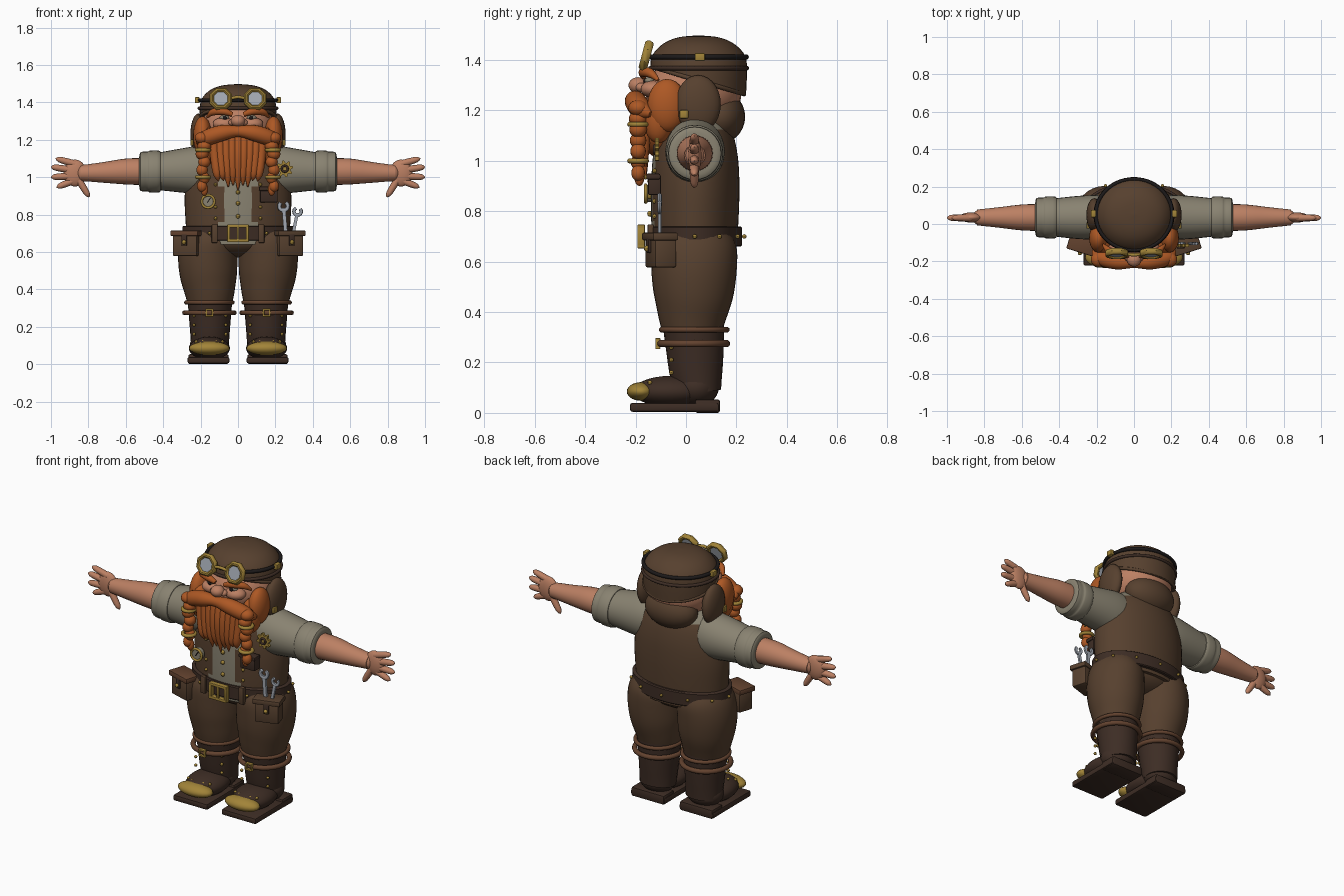
import bpy, bmesh, math
from mathutils import Vector, Matrix, Euler

if "Cube" in bpy.data.objects:
    bpy.data.objects.remove(bpy.data.objects["Cube"])


def mat(name, r, g, b):
    m = bpy.data.materials.new(name)
    m.diffuse_color = (r, g, b, 1)
    m.use_nodes = True
    m.node_tree.nodes["Principled BSDF"].inputs["Base Color"].default_value = m.diffuse_color
    return m


LEATHER = mat("brown leather", .095, .052, .028)
DARK = mat("dark boot leather", .047, .026, .018)
STRAP = mat("strap leather", .125, .055, .028)
SHIRT = mat("linen", .25, .225, .165)
SKIN = mat("skin", .50, .215, .125)
HAIR = mat("ginger hair", .42, .098, .018)
BRASS = mat("brass", .36, .23, .04)
STEEL = mat("steel", .36, .39, .44)
BLACK = mat("black", .012, .01, .01)


def finish(bm, name, *mats):
    bmesh.ops.recalc_face_normals(bm, faces=bm.faces[:])
    me = bpy.data.meshes.new(name)
    bm.to_mesh(me)
    bm.free()
    for m in mats:
        me.materials.append(m)
    me.polygons.foreach_set("use_smooth", [True] * len(me.polygons))
    me.set_sharp_from_angle(angle=math.radians(38))
    ob = bpy.data.objects.new(name, me)
    bpy.context.scene.collection.objects.link(ob)
    return ob


def balls(name, items, m, u=24, v=14):
    """Ellipsoids given as (centre, radii)."""
    bm = bmesh.new()
    for c, r in items:
        M = Matrix.Translation(c) @ Matrix.Diagonal((*r, 1))
        bmesh.ops.create_uvsphere(bm, u_segments=u, v_segments=v, radius=1, matrix=M)
    return finish(bm, name, m)


def rivets(name, pts, r=.009, m=None):
    return balls(name, [(p, (r, r, r)) for p in pts], m or BRASS, 8, 6)


def boxes(name, items, m, bevel=.005, rot=(0, 0, 0), at=(0, 0, 0)):
    """Boxes given as (centre, size), turned together and moved."""
    bm = bmesh.new()
    for c, s in items:
        bmesh.ops.create_cube(bm, size=1, matrix=Matrix.Translation(c) @ Matrix.Diagonal((*s, 1)))
    if bevel:
        bmesh.ops.bevel(bm, geom=bm.edges[:], offset=bevel, segments=2, affect='EDGES', profile=.5)
    bm.transform(Matrix.Translation(at) @ Euler(rot).to_matrix().to_4x4())
    return finish(bm, name, m)


def frame(name, at, w, h, t, m, d=.02):
    return boxes(name, [((0, 0, h / 2), (w + t, d, t)), ((0, 0, -h / 2), (w + t, d, t)),
                        ((w / 2, 0, 0), (t, d, h)), ((-w / 2, 0, 0), (t, d, h))], m, .003, at=at)


def sweep(bm, secs, n=24, steps=5):
    """Smooth elliptical sweep through (x, y, z, side radius, depth radius)."""
    P = [Vector(s if len(s) == 5 else (*s, s[3])) for s in secs]
    path = []
    for i in range(len(P) - 1):
        a, b, c, d = P[max(i - 1, 0)], P[i], P[i + 1], P[min(i + 2, len(P) - 1)]
        for k in range(steps):
            t = k / steps
            path.append(.5 * (2 * b + (c - a) * t + (2 * a - 5 * b + 4 * c - d) * t * t
                              + (3 * b - a - 3 * c + d) * t ** 3))
    path.append(P[-1])
    rings = []
    for i, p in enumerate(path):
        c = Vector(p[:3])
        t = (Vector(path[min(i + 1, len(path) - 1)][:3]) - Vector(path[max(i - 1, 0)][:3])).normalized()
        side = Vector((0, 1, 0)).cross(t).normalized()
        nrm = t.cross(side)
        rings.append([bm.verts.new(c + side * max(p[3], .001) * math.cos(2 * math.pi * j / n)
                                   + nrm * max(p[4], .001) * math.sin(2 * math.pi * j / n)) for j in range(n)])
    for a, b in zip(rings, rings[1:]):
        for j in range(n):
            bm.faces.new((a[j], a[(j + 1) % n], b[(j + 1) % n], b[j]))
    bm.faces.new(rings[0])
    bm.faces.new(rings[-1])


def tube(name, secs, m, n=24, steps=5):
    bm = bmesh.new()
    sweep(bm, secs, n, steps)
    return finish(bm, name, m)


def ring(name, at, rx, ry, r, m, rot=(0, 0, 0), seg=40, tall=1):
    """Torus with an oval path, lying flat before it is turned."""
    bm = bmesh.new()
    R = Euler(rot).to_matrix()
    g = [[bm.verts.new(Vector(at) + R @ Vector((
        math.cos(a) * (rx + r * math.cos(b)), math.sin(a) * (ry + r * math.cos(b)), r * tall * math.sin(b))))
        for b in [2 * math.pi * k / 10 for k in range(10)]]
        for a in [2 * math.pi * (k + .5) / seg for k in range(seg)]]
    for i in range(seg):
        for k in range(10):
            bm.faces.new((g[i][k], g[(i + 1) % seg][k], g[(i + 1) % seg][(k + 1) % 10], g[i][(k + 1) % 10]))
    return finish(bm, name, m)


def disc(name, at, radii, n, thick, m, tilt=0):
    """Upright plate facing the front; radii repeat around the rim."""
    bm = bmesh.new()
    vs = []
    for k in range(n):
        a, r = 2 * math.pi * (k + .5) / n, radii[k % len(radii)]
        vs.append(bm.verts.new((r * math.cos(a), -thick / 2, r * math.sin(a))))
    f = bm.faces.new(vs)
    ext = bmesh.ops.extrude_face_region(bm, geom=[f])
    bmesh.ops.translate(bm, vec=(0, thick, 0), verts=[v for v in ext["geom"] if isinstance(v, bmesh.types.BMVert)])
    bm.transform(Matrix.Translation(at) @ Matrix.Rotation(tilt, 4, 'X'))
    return finish(bm, name, m)


# Torso: vest with shirt front and collar area picked by position
bm = bmesh.new()
sweep(bm, [(0, .035, .64, .27, .165), (0, .035, .76, .28, .173), (0, .037, .9, .285, .175),
           (0, .037, 1.02, .268, .168), (0, .035, 1.12, .225, .145), (0, .03, 1.2, .12, .1)], 48)
for f in bm.faces:
    c = f.calc_center_median()
    f.material_index = int((abs(c.x) < .09 and c.y < 0) or c.z > 1.13)
finish(bm, "vest_and_shirt", LEATHER, SHIRT)
balls("pelvis", [((0, .03, .67), (.25, .16, .1))], LEATHER)
tube("neck", [(0, .03, 1.1, .12), (0, .03, 1.22, .12)], SKIN)

# Belt, buckle, loops
tube("belt", [(0, .035, .66, .29, .182), (0, .035, .665, .298, .188), (0, .035, .735, .298, .188),
              (0, .035, .74, .29, .182)], DARK, 48, 1)
frame("belt_buckle", (0, -.178, .7), .1, .078, .016, BRASS, .03)
boxes("buckle_prong", [((0, -.185, .7), (.012, .015, .075))], BRASS, .003)
for s in (-1, 1):
    boxes("belt_loop", [((s * .125, -.14, .698), (.032, .025, .1))], LEATHER)
rivets("belt_rivets", [(.305 * math.sin(a), .035 + .196 * math.cos(a), .7)
                       for a in [math.pi * 2 * k / 12 for k in range(12)] if math.cos(a) > -.95])

# Shirt buttons and vest rivets
rivets("shirt_buttons", [(0, -.142, z) for z in (.79, .86, .92)], .012)
rivets("vest_rivets", [(s * .12, -.125, z) for s in (-1, 1) for z in (.78, .84, .96)])

for s in (-1, 1):
    # Belt pouch
    rz = s * .3
    at = (s * .272, -.1, .645)
    boxes("pouch", [((0, 0, -.01), (.135, .09, .115))], LEATHER, .008, (0, 0, rz), at)
    boxes("pouch_flap", [((0, -.003, .055), (.155, .105, .03))], STRAP if s < 0 else LEATHER, .006, (0, 0, rz), at)
    boxes("pouch_tab", [((0, -.05, .02), (.03, .012, .06))], DARK, .003, (0, 0, rz), at)
    rivets("pouch_stud", [(at[0] + .058 * math.sin(rz), at[1] - .058 * math.cos(rz), .652)], .012)

    # Trousers and boots
    tube("trouser_leg", [(s * .15, .022, .32, .118, .118), (s * .152, .025, .39, .135, .138),
                         (s * .158, .03, .48, .153, .16), (s * .162, .032, .58, .158, .17),
                         (s * .155, .032, .66, .148, .168), (s * .145, .032, .72, .12, .14)], LEATHER, 32)
    tube("boot_shaft", [(s * .15, .05, .08, .1, .09), (s * .15, .04, .16, .105, .105),
                        (s * .15, .035, .26, .113, .115), (s * .15, .03, .35, .12, .122)], DARK)
    balls("boot_foot", [((s * .153, -.06, .085), (.11, .15, .062)), ((s * .153, .04, .1), (.105, .09, .075))], DARK)
    boxes("boot_sole", [((s * .158, -.045, .022), (.224, .355, .035)), ((s * .158, .085, .027), (.215, .1, .054))],
          DARK, .01)
    balls("toe_cap", [((s * .153, -.178, .085), (.108, .057, .037))], BRASS)
    rivets("toe_rivets", [(s * .153 + dx, -.14 - .02 * math.cos(dx * 20), .12) for dx in (-.07, -.035, 0, .035, .07)])
    rivets("boot_rivets", [(s * .15 + d * .085, -.058, z) for d in (-1, 1) for z in (.16, .21, .26)])
    ring("knee_strap", (s * .153, .033, .33), .125, .13, .011, STRAP)
    ring("shin_strap", (s * .153, .03, .275), .132, .132, .014, STRAP)
    frame("shin_buckle", (s * .153, -.112, .275), .034, .034, .01, BRASS)

    # Sleeve, cuff, forearm
    tube("sleeve", [(s * .1, .035, 1.04, .12, .11), (s * .2, .036, 1.038, .13, .118),
                    (s * .3, .035, 1.035, .118, .115), (s * .44, .035, 1.03, .098, .1)], SHIRT, 28)
    tube("sleeve_cuff", [(s * .412, .035, 1.03, .095), (s * .42, .035, 1.03, .111), (s * .47, .035, 1.03, .112),
                         (s * .485, .035, 1.03, .106), (s * .52, .035, 1.03, .104), (s * .528, .035, 1.03, .08)],
         SHIRT, 28, 3)
    tube("forearm", [(s * .5, .035, 1.03, .072), (s * .6, .035, 1.03, .069), (s * .72, .035, 1.025, .055),
                     (s * .84, .035, 1.022, .042)], SKIN)

    # Hand
    balls("palm", [((s * .872, .035, 1.022), (.062, .027, .072)), ((s * .825, .035, 1.022), (.04, .04, .045))], SKIN)
    bm = bmesh.new()
    for x0, z0, x1, z1 in ((.87, 1.07, .975, 1.1), (.9, 1.04, 1.0, 1.055), (.9, 1.005, 1.0, 1.0),
                           (.87, .985, .97, .945), (.855, .99, .795, .893)):
        P = [(x0 + (x1 - x0) * t, z0 + (z1 - z0) * t) for t in (0, .5, .85, 1)]
        sweep(bm, [(s * p[0], .033, p[1], r) for p, r in zip(P, (.019, .018, .014, .002))], 12, 3)
    finish(bm, "fingers", SKIN)

    # Face side: cheek, eye, brow, whiskers
    balls("cheek", [((s * .075, -.13, 1.285), (.06, .05, .035))], SKIN)
    balls("eye_white", [((s * .073, -.145, 1.318), (.026, .02, .014))], SHIRT, 16, 10)
    balls("pupil", [((s * .07, -.162, 1.317), (.012, .008, .011))], BLACK, 12, 8)
    tube("eyebrow", [(s * .03, -.168, 1.335, .012), (s * .08, -.168, 1.352, .02), (s * .135, -.14, 1.347, .018),
                     (s * .165, -.11, 1.32, .006)], HAIR, 12)
    balls("side_whisker", [((s * .19, -.075, 1.22), (.05, .078, .105)), ((s * .165, -.11, 1.17), (.055, .06, .1))], HAIR)

    # Braid with brass rings
    balls("braid", [((s * (.192 - .012 * (k % 2)), -.19, 1.21 - .043 * k), (.039 - .002 * k, .039 - .002 * k, .032))
                    for k in range(7)], HAIR, 16, 10)
    balls("braid_tip", [((s * .18, -.185, .935), (.02, .02, .035))], HAIR, 12, 8)
    for z in (1.145, 1.0):
        ring("braid_ring", (s * .187, -.19, z), .034, .034, .01, BRASS, seg=20)

    # Ear flap and its button
    balls("ear_flap", [((s * .212, .048, 1.225), (.043, .09, .115))], LEATHER)
    boxes("flap_button", [((s * .246, -.008, 1.185), (.016, .034, .034))], BRASS)
    boxes("strap_clip", [((s * .218, .055, 1.412), (.025, .04, .032))], BRASS)

    # Goggle eyepiece
    g = (s * .092, -.158, 1.418)
    ring("goggle_rim", g, .052, .052, .014, BRASS, (math.radians(75), 0, 0), 8, 1.3)
    disc("goggle_lens", g, (.05,), 24, .016, STEEL, math.radians(-15))

# Head
balls("head", [((0, .03, 1.27), (.195, .19, .15))], SKIN, 32, 18)
balls("nose", [((0, -.19, 1.3), (.038, .038, .032)), ((-.03, -.178, 1.292), (.022, .022, .018)),
               ((.03, -.178, 1.292), (.022, .022, .018))], SKIN)
balls("neck_flap", [((0, .135, 1.175), (.16, .1, .105))], LEATHER)

# Moustache and beard
tube("moustache", [(-.215, -.14, 1.185, .012), (-.18, -.178, 1.205, .04), (-.09, -.2, 1.235, .043),
                   (0, -.205, 1.245, .03), (.09, -.2, 1.235, .043), (.18, -.178, 1.205, .04),
                   (.215, -.14, 1.185, .012)], HAIR, 20)
balls("beard_mass", [((0, -.1, 1.13), (.17, .085, .12))], HAIR)
bm = bmesh.new()
for k in range(-4, 5):
    tip = .93 + .006 * abs(k) ** 1.5 + .02 * (k % 2)
    sweep(bm, [(k * .033, -.16, 1.22, .028), (k * .031, -.178 + .003 * abs(k), 1.12, .026),
               (k * .028, -.17, 1.02, .022), (k * .026, -.16, tip, .003)], 12)
finish(bm, "beard_strands", HAIR)

# Cap: dome with a skirt that dips toward the back
bm = bmesh.new()
sweep(bm, [(0, .05, 1.315, .205, .188), (0, .05, 1.37, .205, .192), (0, .05, 1.42, .193, .183),
           (0, .05, 1.465, .15, .14), (0, .05, 1.49, .085, .08), (0, .05, 1.498, .002, .002)], 40)
for v in bm.verts:
    v.co.z -= (v.co.y - .05) * .3 * min(1, max(0, (1.37 - v.co.z) / .055))
finish(bm, "cap", LEATHER)
ring("cap_skirt_hem", (0, .05, 1.318), .204, .188, .009, LEATHER, (math.radians(-16.5), 0, 0))
ring("cap_band", (0, .05, 1.368), .208, .192, .009, DARK)
ring("goggle_strap", (0, .05, 1.412), .205, .19, .01, BLACK)
tube("goggle_bridge", [(-.045, -.16, 1.42, .009), (0, -.165, 1.428, .009), (.045, -.16, 1.42, .009)], BRASS, 10)

# Wrenches in the right pouch
for x, z, lean, k in ((.25, .765, -.08, 1), (.305, .75, .2, .85)):
    bm = bmesh.new()
    bmesh.ops.create_cube(bm, size=1, matrix=Matrix.Diagonal((.02, .014, .14, 1)))
    arc = [math.radians(125 + 290 * i / 8) for i in range(9)]
    sweep(bm, [(.023 * math.cos(a), 0, .08 + .023 * math.sin(a), .011, .009) for a in arc], 8, 2)
    bm.transform(Matrix.Translation((x, -.105, z)) @ Matrix.Rotation(lean, 4, 'Y') @ Matrix.Scale(k, 4))
    finish(bm, "wrench", STEEL)

# Pressure gauge, gear and chest pocket
disc("gauge_face", (-.16, -.145, .87), (.034,), 24, .03, SHIRT)
ring("gauge_rim", (-.16, -.16, .87), .034, .034, .007, BRASS, (math.pi / 2, 0, 0), 24)
boxes("gauge_needle", [((0, 0, .008), (.005, .006, .03))], BLACK, 0, (0, .6, 0), (-.16, -.162, .87))
disc("gear", (.25, -.115, 1.045), (.045, .045, .032, .032), 32, .016, BRASS)
ring("gear_hub", (.25, -.125, 1.045), .016, .016, .006, DARK, (math.pi / 2, 0, 0), 16)
boxes("chest_pocket", [((.165, -.125, .905), (.095, .05, .08)), ((.165, -.13, .938), (.105, .055, .022))], DARK)
rivets("pocket_stud", [(.165, -.16, .935)])
